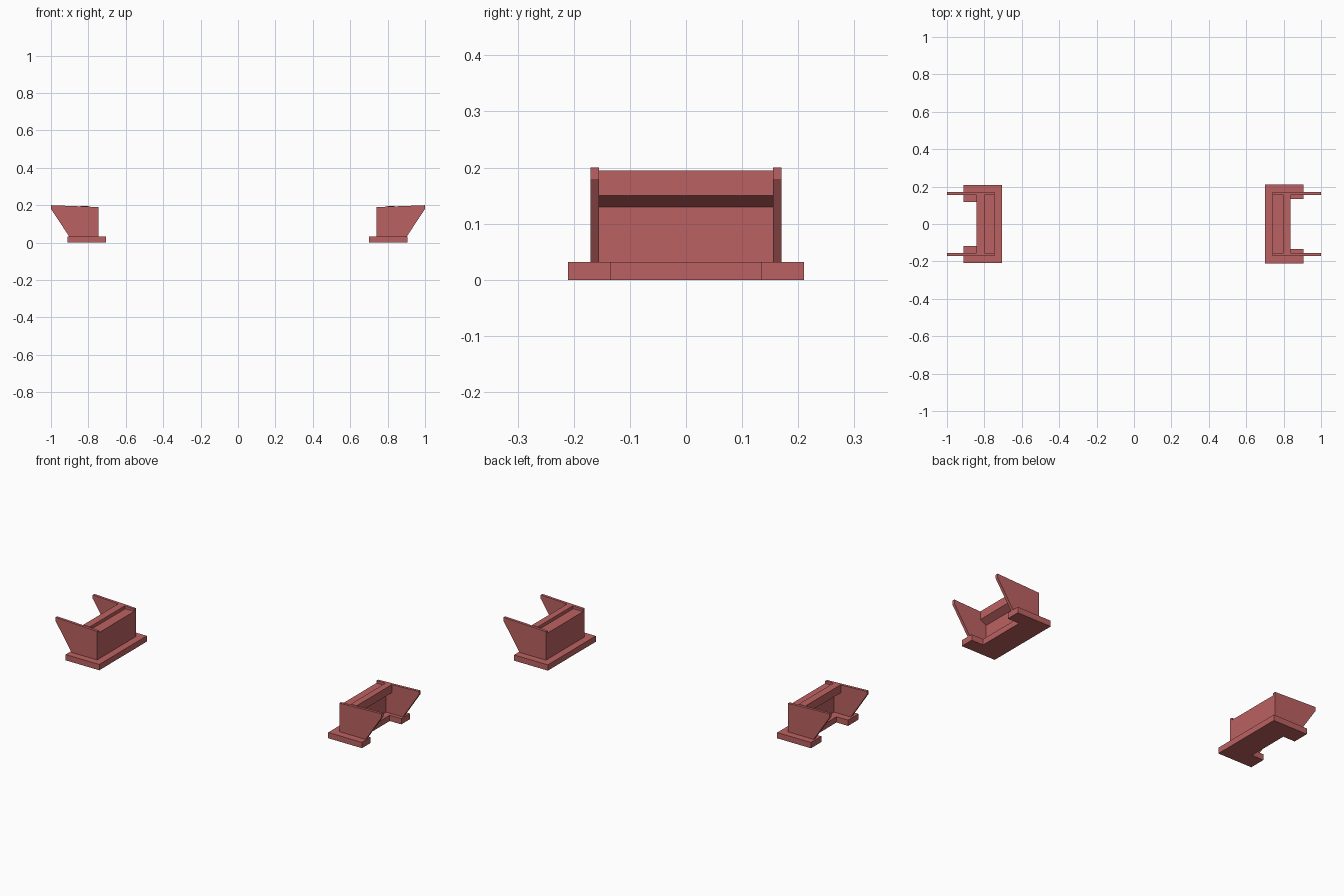
import bpy, bmesh

if "Cube" in bpy.data.objects:
    bpy.data.objects.remove(bpy.data.objects["Cube"])

mat = bpy.data.materials.new("red_paint")
mat.diffuse_color = (0.50, 0.12, 0.12, 1)
mat.use_nodes = True
mat.node_tree.nodes["Principled BSDF"].inputs["Base Color"].default_value = mat.diffuse_color


def extrude(name, pts, axis, lo, hi, sx):
    """Extrude a closed profile between lo and hi along axis; x is scaled by sx."""
    bm = bmesh.new()

    def place(p, t):
        x, b = p
        return (sx * x, t, b) if axis == 'y' else (sx * x, b, t)

    bottom = [bm.verts.new(place(p, lo)) for p in pts]
    top = [bm.verts.new(place(p, hi)) for p in pts]
    n = len(pts)
    bm.faces.new(bottom)
    bm.faces.new(top)
    for i in range(n):
        j = (i + 1) % n
        bm.faces.new((bottom[i], bottom[j], top[j], top[i]))
    bmesh.ops.recalc_face_normals(bm, faces=bm.faces)
    me = bpy.data.meshes.new(name)
    bm.to_mesh(me)
    bm.free()
    me.materials.append(mat)
    ob = bpy.data.objects.new(name, me)
    bpy.context.collection.objects.link(ob)
    return ob


def bracket(side, sx, inner, outer, half_w, notch_x, notch_y):
    # U-shaped base plate
    base = [(inner, -half_w), (outer, -half_w), (outer, -notch_y),
            (notch_x, -notch_y), (notch_x, notch_y), (outer, notch_y),
            (outer, half_w), (inner, half_w)]
    extrude(side + "_base_plate", base, 'z', 0, 0.032, sx)

    # flaring side plates
    wall = inner + 0.04
    plate = [(wall, 0.032), (0.902, 0.032), (1.0, 0.18), (1.0, 0.20), (wall, 0.19)]
    for end, lo in (("front", -0.17), ("back", 0.155)):
        extrude(f"{side}_{end}_side_plate", plate, 'y', lo, lo + 0.015, sx)

    # cross wall with a raised lip and sloped underside
    cross = [(wall, 0.032), (0.80, 0.032), (0.80, 0.13), (notch_x, 0.15),
             (notch_x, 0.195), (0.80, 0.195), (0.80, 0.177), (wall, 0.177)]
    extrude(side + "_cross_wall", cross, 'y', -0.155, 0.155, sx)


bracket("right", 1, 0.70, 0.907, 0.21, 0.836, 0.135)
bracket("left", -1, 0.705, 0.912, 0.208, 0.841, 0.117)
